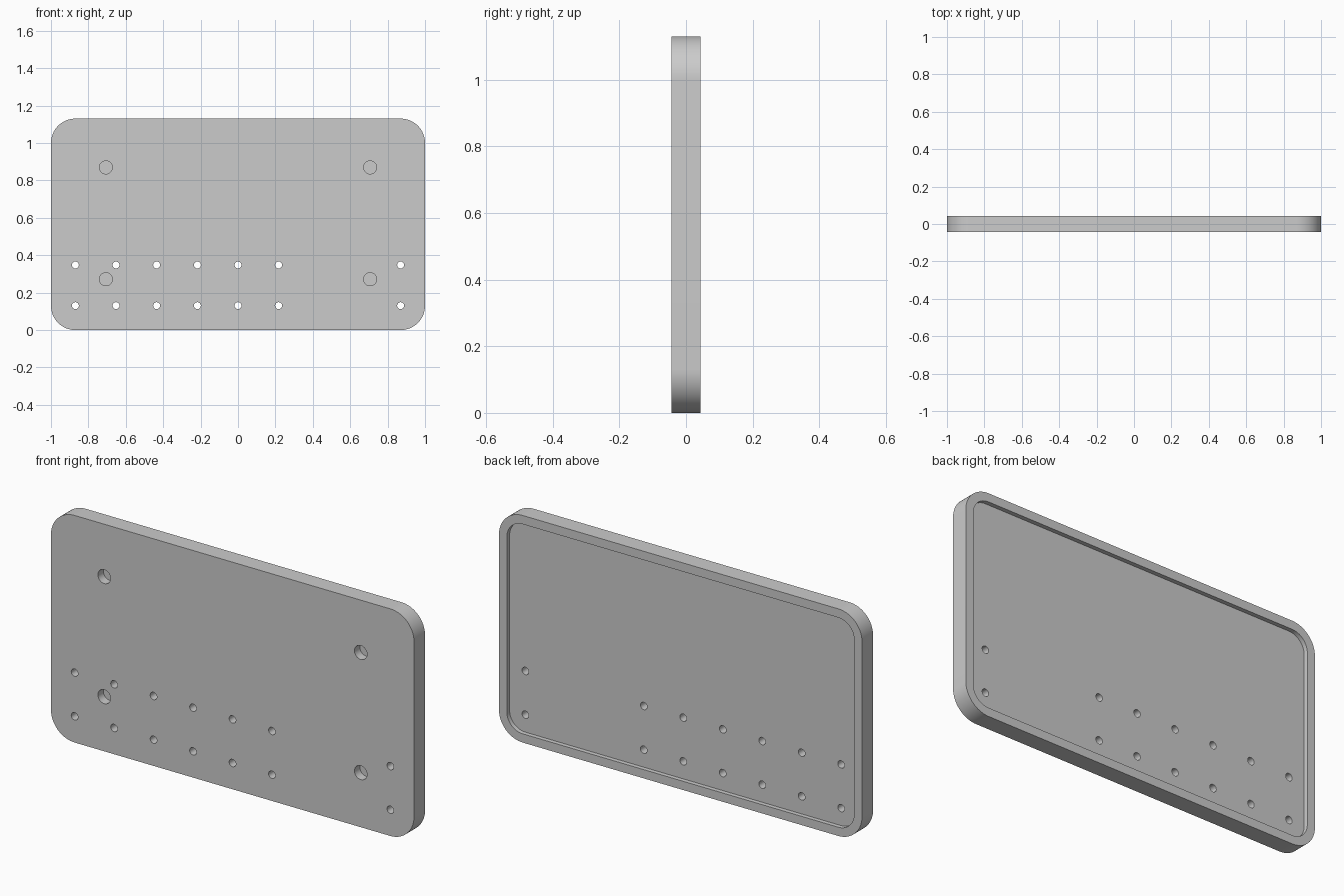
import bpy, bmesh, math
from mathutils import Matrix

cube = bpy.data.objects.get("Cube")
if cube:
    bpy.data.objects.remove(cube, do_unlink=True)

MM = 2 / 92                      # the plate is 92 x 52 x 4 mm
W, H, T = 92 * MM, 52 * MM, 4 * MM
FRONT, BACK = -T / 2, T / 2

grey = bpy.data.materials.new("plain grey")
grey.use_nodes = True
grey.diffuse_color = (0.6, 0.6, 0.6, 1)
grey.node_tree.nodes["Principled BSDF"].inputs["Base Color"].default_value = (0.6, 0.6, 0.6, 1)


def add_object(name, bm):
    bmesh.ops.recalc_face_normals(bm, faces=bm.faces)
    mesh = bpy.data.meshes.new(name)
    bm.to_mesh(mesh)
    bm.free()
    mesh.materials.append(grey)
    obj = bpy.data.objects.new(name, mesh)
    bpy.context.collection.objects.link(obj)
    return obj


def rounded_slab(name, w, h, radius, y0, y1, steps=16):
    """Upright rounded rectangle, extruded from y0 to y1."""
    bm = bmesh.new()
    ring = []
    for k, (sx, sz) in enumerate([(1, 1), (-1, 1), (-1, -1), (1, -1)]):
        for i in range(steps + 1):
            a = (k + i / steps) * math.pi / 2
            x = sx * (w / 2 - radius) + radius * math.cos(a)
            z = H / 2 + sz * (h / 2 - radius) + radius * math.sin(a)
            ring.append(bm.verts.new((x, y0, z)))
    face = bm.faces.new(ring)
    out = bmesh.ops.extrude_face_region(bm, geom=[face])
    moved = [v for v in out["geom"] if isinstance(v, bmesh.types.BMVert)]
    bmesh.ops.translate(bm, verts=moved, vec=(0, y1 - y0, 0))
    return add_object(name, bm)


def drills(name, centres, radius, y0, y1):
    """Cylinders along y, one per hole."""
    bm = bmesh.new()
    for x, z in centres:
        place = Matrix.Translation((x, (y0 + y1) / 2, z)) @ Matrix.Rotation(math.pi / 2, 4, "X")
        bmesh.ops.create_cone(bm, cap_ends=True, segments=32, radius1=radius,
                              radius2=radius, depth=y1 - y0, matrix=place)
    return add_object(name, bm)


plate = rounded_slab("plate", W, H, 6 * MM, FRONT, BACK)

# Shallow recess in the back, blind sockets in the front, through holes
cutters = [
    rounded_slab("recess_cutter", W - 4 * MM, H - 4 * MM, 4 * MM, BACK - MM, BACK + MM),
    drills("socket_cutter", [(x * MM, z * MM) for x in (-32.5, 32.5) for z in (12.5, 40)],
           1.6 * MM, FRONT - MM, FRONT + 2 * MM),
    drills("hole_cutter", [(x * MM, z * MM) for x in (-40, -30, -20, -10, 0, 10, 40)
                           for z in (6, 16)],
           0.85 * MM, FRONT - MM, BACK + MM),
]
for cutter in cutters:
    cutter.hide_render = True
    mod = plate.modifiers.new(cutter.name, "BOOLEAN")
    mod.operation = "DIFFERENCE"
    mod.solver = "EXACT"
    mod.object = cutter

# Bake the cuts, then drop the cutters
bpy.context.view_layer.update()
graph = bpy.context.evaluated_depsgraph_get()
baked = bpy.data.meshes.new_from_object(plate.evaluated_get(graph))
plate.modifiers.clear()
plate.data = baked
baked.name = "plate"
baked.materials.clear()
baked.materials.append(grey)
for poly in baked.polygons:
    poly.material_index = 0
for cutter in cutters:
    bpy.data.objects.remove(cutter, do_unlink=True)

bpy.ops.object.select_all(action="DESELECT")
plate.select_set(True)
bpy.context.view_layer.objects.active = plate
bpy.ops.object.shade_smooth_by_angle(angle=math.radians(30))
